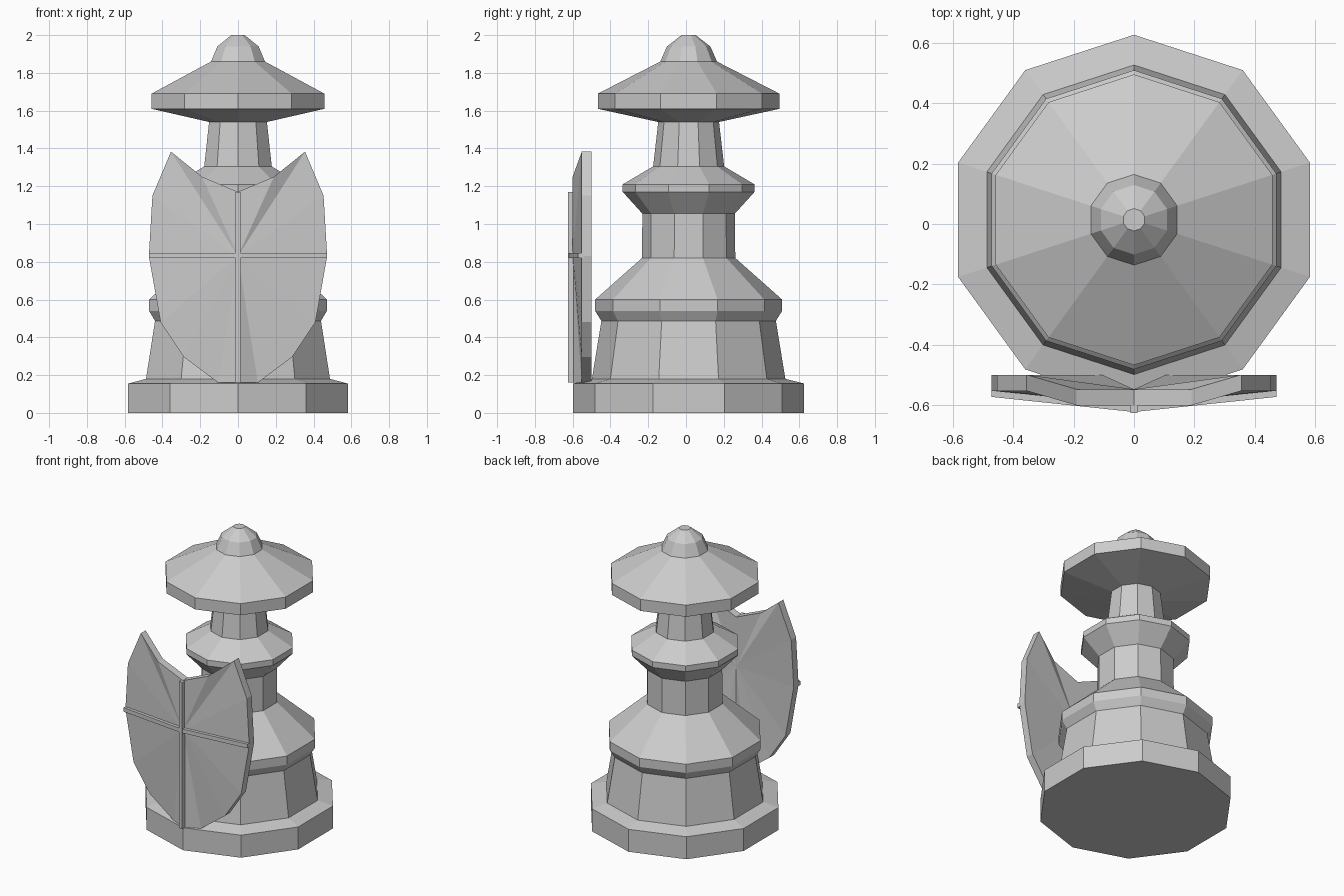
import bpy, bmesh
from math import sin, cos, pi

cube = bpy.data.objects.get("Cube")
if cube:
    bpy.data.objects.remove(cube, do_unlink=True)

SIDES = 10
AXIS_Y = 0.014      # the tower sits slightly behind the shield

stone = bpy.data.materials.new("Pale grey")
stone.use_nodes = True
stone.diffuse_color = (0.6, 0.6, 0.6, 1)
stone.node_tree.nodes["Principled BSDF"].inputs["Base Color"].default_value = (0.6, 0.6, 0.6, 1)


def finish(bm, name):
    """Turn a bmesh into a flat-shaded object."""
    bmesh.ops.recalc_face_normals(bm, faces=bm.faces[:])
    mesh = bpy.data.meshes.new(name)
    bm.to_mesh(mesh)
    bm.free()
    mesh.materials.append(stone)
    obj = bpy.data.objects.new(name, mesh)
    bpy.context.collection.objects.link(obj)
    return obj


def lathe(name, profile):
    """Ten-sided turned part from (radius, height) pairs, capped at both ends."""
    bm = bmesh.new()
    rings = []
    for r, z in profile:
        angles = [pi / 2 + 2 * pi * i / SIDES for i in range(SIDES)]
        rings.append([bm.verts.new((r * cos(a), AXIS_Y + r * sin(a), z)) for a in angles])
    for low, high in zip(rings, rings[1:]):
        for i in range(SIDES):
            j = (i + 1) % SIDES
            bm.faces.new((low[i], low[j], high[j], high[i]))
    bm.faces.new(rings[0])
    bm.faces.new(rings[-1])
    return finish(bm, name)


def bar(name, path, half, depth):
    """Strip following a path of (x, y, z), widened by half=(dx, dz), going back by depth."""
    bm = bmesh.new()
    dx, dz = half
    rings = []
    for x, y, z in path:
        rings.append([bm.verts.new(p) for p in (
            (x - dx, y, z - dz), (x + dx, y, z + dz),
            (x + dx, y + depth, z + dz), (x - dx, y + depth, z - dz))])
    for a, b in zip(rings, rings[1:]):
        for i in range(4):
            j = (i + 1) % 4
            bm.faces.new((a[i], a[j], b[j], b[i]))
    bm.faces.new(rings[0])
    bm.faces.new(rings[-1])
    return finish(bm, name)


# Turned tower: foot, tapered body with skirt, column with collar, neck, hat
lathe("tower", [
    (0.612, 0), (0.612, 0.155), (0.512, 0.18),      # foot
    (0.462, 0.487), (0.495, 0.54), (0.495, 0.60),   # body and skirt
    (0.247, 0.82), (0.245, 1.055),                  # column
    (0.349, 1.17), (0.349, 1.21), (0.188, 1.305),   # collar
    (0.161, 1.54), (0.481, 1.61), (0.481, 1.69),    # neck and brim
    (0.15, 1.86), (0.115, 1.94), (0.037, 2.0),      # roof and knob
])

# Shield: fan of facets from a raised centre out to the rim
RIM, CREST, THICK = -0.552, -0.60, 0.053
half = [(0.0, CREST, 1.17), (0.19, CREST, 1.25), (0.355, RIM, 1.383),
        (0.453, RIM, 1.15), (0.472, RIM, 0.83), (0.41, RIM, 0.48),
        (0.286, RIM, 0.295), (0.105, RIM, 0.16), (0.0, CREST, 0.16)]
outline = half + [(-x, y, z) for x, y, z in reversed(half[1:-1])]

bm = bmesh.new()
front = [bm.verts.new(p) for p in outline]
back = [bm.verts.new((x, y + THICK, z)) for x, y, z in outline]
front_hub = bm.verts.new((0, CREST, 0.83))
back_hub = bm.verts.new((0, CREST + THICK, 0.83))
for i in range(len(outline)):
    j = (i + 1) % len(outline)
    bm.faces.new((front_hub, front[i], front[j]))
    bm.faces.new((back_hub, back[j], back[i]))
    bm.faces.new((front[i], back[i], back[j], front[j]))
finish(bm, "shield")

# Raised cross on the shield
bar("shield_upright_bar", [(0, -0.625, 0.16), (0, -0.625, 1.17)], (0.012, 0), 0.03)
bar("shield_cross_bar", [(-0.472, -0.572, 0.833), (0, -0.622, 0.833), (0.472, -0.572, 0.833)],
    (0, 0.014), 0.03)
